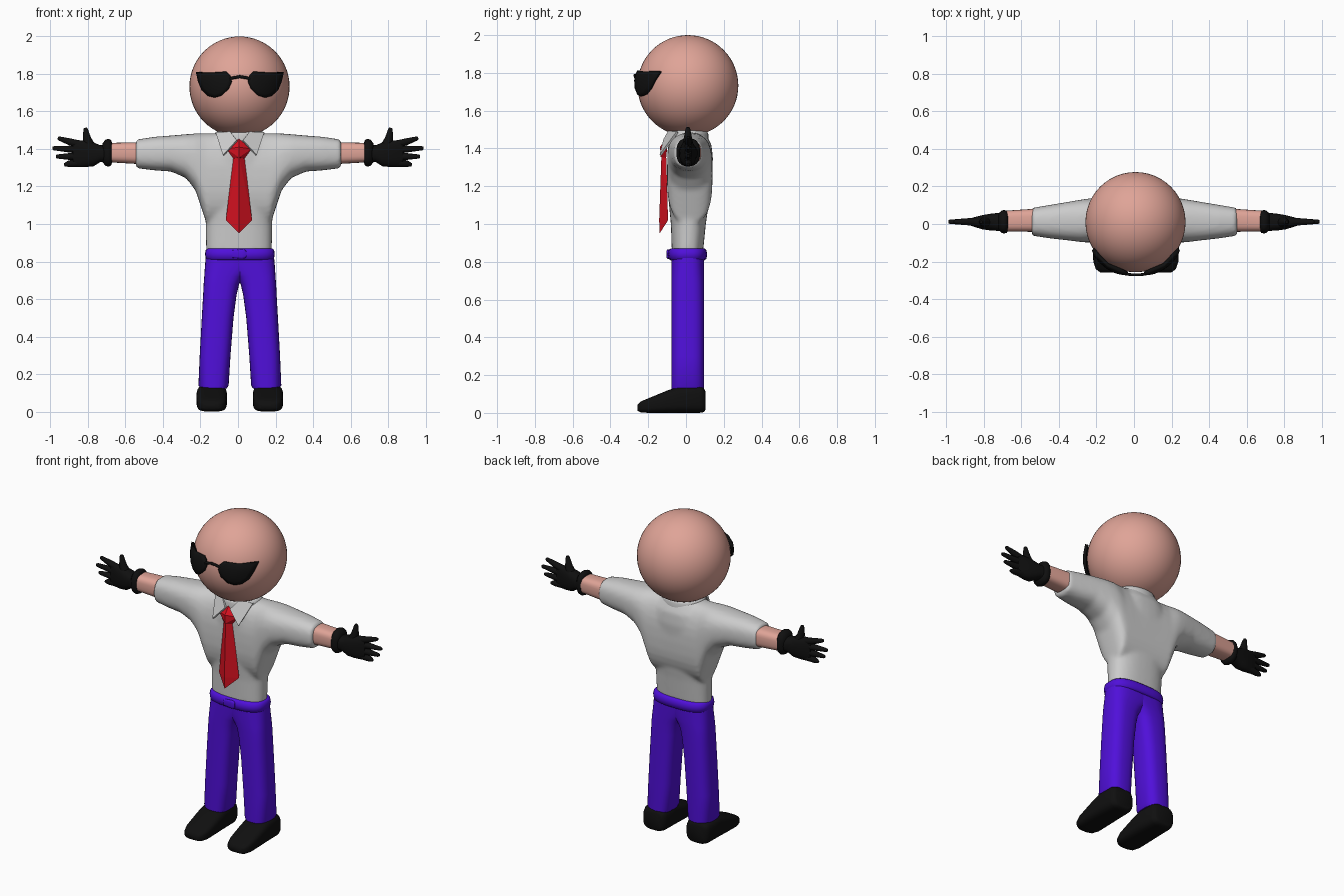
import bpy, bmesh
from math import sin, cos, pi, sqrt, radians, copysign
from mathutils import Vector

if "Cube" in bpy.data.objects:
    bpy.data.objects.remove(bpy.data.objects["Cube"])

CX = 0.01  # body centre line


def material(name, r, g, b):
    m = bpy.data.materials.new(name)
    m.diffuse_color = (r, g, b, 1)
    m.use_nodes = True
    m.node_tree.nodes["Principled BSDF"].inputs["Base Color"].default_value = m.diffuse_color
    return m


SKIN = material("skin", 0.74, 0.37, 0.31)
BLUE = material("trouser_blue", 0.08, 0.005, 0.7)
RED = material("tie_red", 0.7, 0.006, 0.015)
BLACK = material("black", 0.005, 0.005, 0.005)


def finish(name, bm, mat=None, angle=50):
    bmesh.ops.recalc_face_normals(bm, faces=bm.faces)
    me = bpy.data.meshes.new(name)
    bm.to_mesh(me)
    bm.free()
    if angle:
        me.shade_smooth()
        me.set_sharp_from_angle(angle=radians(angle))
    if mat:
        me.materials.append(mat)
    ob = bpy.data.objects.new(name, me)
    bpy.context.collection.objects.link(ob)
    return ob


def ring(axis, p, a0, a1, b0, b1, e=2.5, n=32):
    """Superellipse section across an axis, bounded by a0..a1 and b0..b1."""
    pts = []
    for i in range(n):
        t = 2 * pi * i / n
        a = (a0 + a1) / 2 + (a1 - a0) / 2 * copysign(abs(cos(t)) ** (2 / e), cos(t))
        b = (b0 + b1) / 2 + (b1 - b0) / 2 * copysign(abs(sin(t)) ** (2 / e), sin(t))
        pts.append({"x": (p, a, b), "y": (a, p, b), "z": (a, b, p)}[axis])
    return pts


def finger(path, y, s, n=12):
    """Tapered round finger through (x, z, radius) points, with a rounded tip."""
    (x0, z0, _), (x1, z1, r1) = path[-2:]
    d = Vector((x1 - x0, z1 - z0)).normalized()
    path = path + [(x1 + d.x * r1 * 0.7, z1 + d.y * r1 * 0.7, r1 * 0.65)]
    rings = []
    for x, z, r in path:
        rings.append([(s * (x - d.y * r * cos(t)), y + r * sin(t), z + d.x * r * cos(t))
                      for t in (2 * pi * i / n for i in range(n))])
    return rings


def loft(name, groups, mat=None, angle=50):
    """Skin each group of rings into a closed tube, all in one object."""
    bm = bmesh.new()
    for rings in groups:
        vs = [[bm.verts.new(p) for p in r] for r in rings]
        n = len(vs[0])
        for r, q in zip(vs, vs[1:]):
            for i in range(n):
                bm.faces.new((r[i], r[(i + 1) % n], q[(i + 1) % n], q[i]))
        bm.faces.new(vs[0])
        bm.faces.new(vs[-1])
    return finish(name, bm, mat, angle)


def hull(name, pts, mat):
    bm = bmesh.new()
    for p in pts:
        bm.verts.new((p[0] + 0.005, p[1], p[2]))
    bmesh.ops.convex_hull(bm, input=bm.verts)
    return finish(name, bm, mat, 0)


# Head
bm = bmesh.new()
bmesh.ops.create_uvsphere(bm, u_segments=48, v_segments=32, radius=0.267)
bmesh.ops.translate(bm, verts=bm.verts, vec=(0.008, 0.01, 1.733))
finish("head", bm, SKIN)

# Shirt: torso and sleeves merged into one soft surface
torso = [ring("z", z, 0.005 - w, 0.005 + w, y0, y1) for z, w, y0, y1 in (
    (0.85, 0.175, -0.075, 0.09), (1.0, 0.177, -0.08, 0.105), (1.1, 0.185, -0.09, 0.12),
    (1.2, 0.20, -0.1, 0.135), (1.35, 0.2, -0.1, 0.143), (1.42, 0.17, -0.095, 0.135),
    (1.485, 0.12, -0.07, 0.1))]
half = [(0.548, 1.298, 1.45, -0.062, 0.086), (0.45, 1.286, 1.465, -0.077, 0.102),
        (0.36, 1.28, 1.472, -0.087, 0.117), (0.28, 1.245, 1.479, -0.097, 0.131),
        (0.23, 1.18, 1.483, -0.1, 0.138), (0.2, 1.09, 1.484, -0.1, 0.14), (0.17, 1.0, 1.485, -0.1, 0.14)]
both = [(-x, *r) for x, *r in half] + [(x, *r) for x, *r in reversed(half)]
sleeves = [ring("x", x + 0.003, y0, y1, z0, z1) for x, z0, z1, y0, y1 in both]
shirt = loft("shirt", [torso, sleeves])
m = shirt.modifiers.new("merge", "REMESH")
m.mode, m.voxel_size, m.use_smooth_shade = "VOXEL", 0.012, True
m = shirt.modifiers.new("soften", "SMOOTH")
m.factor, m.iterations = 0.5, 6

# Collar band and the two pointed flaps
loft("collar_band", [[ring("z", z, CX - w, CX + w, -w * 0.75, w * 0.88, 2) for z, w in
                      ((1.44, 0.135), (1.475, 0.134), (1.49, 0.128), (1.495, 0.118))]])
for s, side in ((-1, "left"), (1, "right")):
    bm = bmesh.new()
    pts = [(0.128, -0.045, 1.487), (0.088, -0.135, 1.365), (0.015, -0.115, 1.445), (0.05, -0.09, 1.49)]
    bm.faces.new([bm.verts.new((CX + s * x, y, z)) for x, y, z in pts])
    flap = finish("collar_flap_" + side, bm, None, 0)
    m = flap.modifiers.new("thickness", "SOLIDIFY")
    m.thickness, m.offset = 0.012, 0

# Tie
hull("tie_knot", [(0, -0.1, 1.455), (-0.066, -0.1, 1.4), (0.066, -0.1, 1.4), (-0.03, -0.105, 1.35),
                  (0.03, -0.105, 1.35), (0, -0.137, 1.41), (0, -0.135, 1.355)], RED)
hull("tie_blade", [(-0.028, -0.105, 1.365), (0.028, -0.105, 1.365), (-0.07, -0.095, 1.02),
                   (0.07, -0.095, 1.02), (0, -0.13, 1.365), (0, -0.142, 1.02), (0, -0.14, 0.95)], RED)

# Belt with overlapping tab
loft("belt", [[ring("z", z, CX - w, CX + w, 0.008 - d, 0.008 + d, 2.8) for z, w, d in
               ((0.808, 0.172, 0.09), (0.815, 0.182, 0.1), (0.84, 0.186, 0.104),
                (0.862, 0.182, 0.1), (0.87, 0.172, 0.09))]], BLUE)
loft("belt_tab", [[ring("x", x, -0.1 - d, -0.085, 0.84 - h, 0.84 + h, 3, 16) for x, d, h in
                   ((-0.03, 0.001, 0.02), (0.02, 0.004, 0.025), (0.038, 0.004, 0.022),
                    (0.045, 0.001, 0.013))]], BLUE)

for s, side in ((-1, "left"), (1, "right")):
    # Trouser leg
    loft("trouser_leg_" + side, [[ring("z", z, CX + s * a, CX + s * b, -0.077, 0.096, 2.8) for z, a, b in
         ((0.122, 0.07, 0.21), (0.14, 0.06, 0.221), (0.3, 0.05, 0.214), (0.5, 0.034, 0.203),
          (0.62, 0.018, 0.196), (0.68, 0.004, 0.193), (0.72, -0.02, 0.19), (0.78, -0.09, 0.186),
          (0.85, -0.13, 0.18))]], BLUE)

    # Shoe
    c = CX + s * 0.15
    loft("shoe_" + side, [[ring("y", y, c - w, c + w, z0, z1, 3.5) for y, w, z0, z1 in
         ((0.102, 0.055, 0.015, 0.115), (0.094, 0.07, 0.004, 0.132), (0.07, 0.079, 0, 0.143),
          (-0.03, 0.081, 0, 0.143), (-0.1, 0.081, 0, 0.118), (-0.2, 0.077, 0, 0.077),
          (-0.24, 0.064, 0.003, 0.06), (-0.258, 0.04, 0.012, 0.043))]], BLACK, 70)

    # Forearm
    loft("forearm_" + side, [[ring("x", s * x, y0, y1, z0, z1, 3) for x, y0, y1, z0, z1 in
         ((0.5, -0.042, 0.083, 1.318, 1.437), (0.7, -0.04, 0.07, 1.33, 1.432))]], SKIN)

    # Gloved hand: cuff, palm, fingers and thumb
    cuff = [ring("x", s * x, 0.012 - r * 0.85, 0.012 + r * 0.85, 1.38 - r, 1.38 + r) for x, r in
            ((0.672, 0.055), (0.678, 0.069), (0.692, 0.074), (0.708, 0.069), (0.722, 0.05))]
    palm = [ring("x", s * x, y0, y1, z0, z1) for x, y0, y1, z0, z1 in
            ((0.7, -0.04, 0.063, 1.33, 1.425), (0.735, -0.036, 0.058, 1.33, 1.42),
             (0.77, -0.034, 0.054, 1.308, 1.435), (0.81, -0.028, 0.047, 1.304, 1.443),
             (0.85, -0.016, 0.037, 1.304, 1.447), (0.88, -0.006, 0.028, 1.31, 1.445))]
    fingers = [finger([(0.84, z0, 0.021), (0.9, z0 + (z1 - z0) * 0.5, 0.018), (x - 0.008, z1, 0.011)], 0.012, s)
               for x, z0, z1 in ((0.962, 1.423, 1.456), (0.99, 1.395, 1.404),
                                 (0.972, 1.36, 1.36), (0.928, 1.326, 1.317))]
    thumb = finger([(0.782, 1.4, 0.034), (0.805, 1.455, 0.022), (0.813, 1.505, 0.012)], 0.01, s)
    loft("glove_" + side, [cuff, palm, thumb] + fingers, BLACK, 60)

    # Sunglasses lens wrapped over the face
    outline = [(0.228, 1.808), (0.15, 1.803), (0.07, 1.81), (0.05, 1.79), (0.043, 1.76), (0.06, 1.72),
               (0.095, 1.687), (0.13, 1.676), (0.165, 1.685), (0.198, 1.715), (0.217, 1.76)]
    mx, mz, n = 0.13, 1.755, len(outline)
    bm = bmesh.new()
    rows = []
    for k in (1, 0.75, 0.5, 0.25):
        row = []
        for x, z in outline:
            x, z = mx + (x - mx) * k, mz + (z - mz) * k
            y = 0.01 - sqrt(0.28 ** 2 - x * x - (z - 1.733) ** 2) - 0.006 * (1 - k * k)
            row.append(bm.verts.new((CX + s * x, y, z)))
        rows.append(row)
    for r, q in zip(rows, rows[1:]):
        for i in range(n):
            bm.faces.new((r[i], r[(i + 1) % n], q[(i + 1) % n], q[i]))
    bm.faces.new(rows[-1])
    lens = finish("sunglasses_lens_" + side, bm, BLACK)
    m = lens.modifiers.new("thickness", "SOLIDIFY")
    m.thickness, m.offset = 0.018, 0

# Sunglasses bridge
loft("sunglasses_bridge", [[ring("x", CX + x, y - 0.006, y + 0.008, z - 0.008, z + 0.008, 2, 12) for x, y, z in
     ((-0.062, -0.265, 1.768), (-0.04, -0.27, 1.779), (0, -0.272, 1.786),
      (0.04, -0.27, 1.779), (0.062, -0.265, 1.768))]], BLACK)
